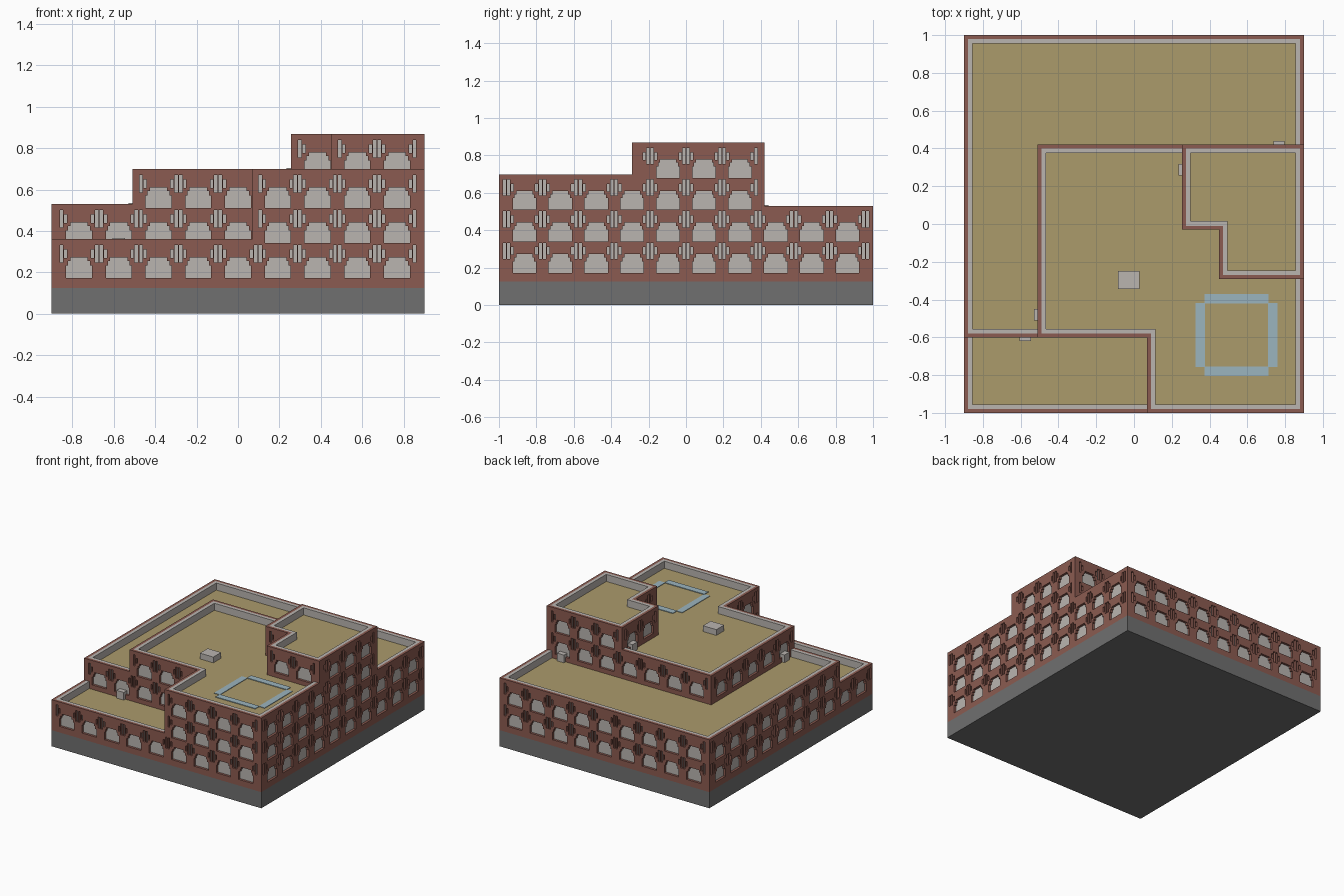
import bpy, bmesh
from mathutils import Vector

cube = bpy.data.objects.get("Cube")
if cube:
    bpy.data.objects.remove(cube, do_unlink=True)


def material(name, r, g, b):
    m = bpy.data.materials.new(name)
    m.use_nodes = True
    m.diffuse_color = (r, g, b, 1)
    m.node_tree.nodes["Principled BSDF"].inputs["Base Color"].default_value = (r, g, b, 1)
    return m


BRICK = material("brick red", 0.26, 0.105, 0.082)
STONE = material("pale stone", 0.49, 0.46, 0.435)
ROOF = material("roof tan", 0.41, 0.325, 0.148)
BASE = material("base grey", 0.16, 0.16, 0.16)
BLUE = material("paint blue", 0.33, 0.46, 0.52)
SHELL = [BRICK, STONE, ROOF]

GRID = 0.096        # half the window spacing
FLOOR = 0.169       # storey height
GROUND = 0.125      # top of the base
DEPTH = 0.018       # window recess
BRICK_T, STONE_T = 0.02, 0.045   # parapet layers
PARAPET = 0.055


def prism(bm, ring, offset, first=0, last=0, side=0):
    """Extrude a ring of 3D points by an offset, with a material per cap."""
    offset = Vector(offset)
    a = [bm.verts.new(p) for p in ring]
    b = [bm.verts.new(Vector(p) + offset) for p in ring]
    bm.faces.new(a).material_index = first
    bm.faces.new(b[::-1]).material_index = last
    for i in range(len(a)):
        j = (i + 1) % len(a)
        bm.faces.new((a[i], b[i], b[j], a[j])).material_index = side


def finish(bm, name, mats):
    bmesh.ops.recalc_face_normals(bm, faces=bm.faces)
    mesh = bpy.data.meshes.new(name)
    bm.to_mesh(mesh)
    bm.free()
    for m in mats:
        mesh.materials.append(m)
    ob = bpy.data.objects.new(name, mesh)
    bpy.context.scene.collection.objects.link(ob)
    return ob


def box(name, x0, x1, y0, y1, z0, z1, mat):
    bm = bmesh.new()
    prism(bm, [(x0, y0, z0), (x1, y0, z0), (x1, y1, z0), (x0, y1, z0)], (0, 0, z1 - z0))
    return finish(bm, name, [mat])


def storeys(x, y):
    """Number of storeys standing at a point of the plan."""
    if abs(x) > 0.9 or abs(y) > 1:
        return 0
    if -0.29 < y < 0.42 and x > 0.255 and (x > 0.45 or y > -0.03):
        return 4
    if x > -0.51 and y < 0.42 and (y > -0.6 or x > 0.07):
        return 3
    return 2 if y > -0.6 else 1


# Stepped arches, windows and ornaments as outlines in (along wall, height)
def half_arch(w, z0, h, s):
    return [(w, z0), (w, z0 + .62 * h), (w - s, z0 + .62 * h), (w - s, z0 + .82 * h),
            (w - 2 * s, z0 + .82 * h), (w - 2 * s, z0 + h)]


def mirrored(half):
    return half + [(-u, z) for u, z in reversed(half)]


def arch_band(w, z0, h, s, t):
    outer, inner = mirrored(half_arch(w, z0, h, s)), mirrored(half_arch(w - t, z0, h - t, s))
    return outer + inner[::-1]


def rect(u0, u1, z0, z1):
    return [(u0, z0), (u1, z0), (u1, z1), (u0, z1)]


WINDOW = mirrored(half_arch(0.062, 0.172, 0.1, 0.01))
ORNAMENT = [rect(s - w, s + w, 0.29 - h, 0.29 + h)
            for s, w, h in ((-.031, .007, .02), (-.011, .008, .043),
                            (.011, .008, .043), (.031, .007, .02))]
ENTRY_Y = 4 * GRID
ENTRANCE = [arch_band(0.155, 0.175, 0.135, 0.015, 0.027),
            arch_band(0.098, 0.175, 0.087, 0.012, 0.024),
            rect(-0.038, 0.038, 0.145, 0.2)]


def cut_wall(bm, p, q, n, low, high):
    """Add the recess cutters of one straight wall."""
    ax = 0 if abs(n.x) < 0.5 else 1
    lo, hi = sorted((p[ax], q[ax]))
    face = p[1 - ax]
    sign = n[1 - ax]

    def point(u, d, z):
        v = [0, 0, z]
        v[ax], v[1 - ax] = u, face + sign * d
        return Vector(v)

    def cut(outline, c, row, margin):
        us = [c + u for u, _ in outline]
        if max(us) <= lo or min(us) >= hi:
            return
        for u in (min(us) - margin, max(us) + margin):
            inside, outside = point(u, -0.005, 0), point(u, 0.005, 0)
            if storeys(*inside.xy) <= row or storeys(*outside.xy) > row:
                return
        ring = [point(c + u, -DEPTH, z + row * FLOOR) for u, z in outline]
        prism(bm, ring, n * (DEPTH + 0.002), first=1)

    margin = 0.08 if lo == 0.45 else BRICK_T + 0.001
    for row in range(low, high):
        for k in range(-10, 11):
            c = k * GRID
            if ax == 1 and sign > 0 and face == 0.9 and row == 0 and abs(k - 4) < 2:
                continue
            if (k + ax) % 2 == 0:
                cut(WINDOW, c, row, 0.0005)
            else:
                for part in ORNAMENT:
                    cut(part, c, row, margin)
    if ax == 1 and face == 0.9:
        for part in ENTRANCE:
            cut(part, ENTRY_Y, 0, 0)


def build_block(name, plan, rows):
    top = 0.36 + (rows - 1) * FLOOR + 0.001
    deck = top - PARAPET
    pts = [Vector((x, y, 0)) for x, y in plan]
    count = len(pts)
    normals, open_edge, below = [], [], []
    for i, p in enumerate(pts):
        d = (pts[(i + 1) % count] - p).normalized()
        n = Vector((d.y, -d.x, 0))
        mid = (p + pts[(i + 1) % count]) / 2 + n * 0.01
        normals.append(n)
        below.append(storeys(mid.x, mid.y))
        open_edge.append(below[-1] < rows)

    def inset(dist, spill, z):
        out = []
        for i, p in enumerate(pts):
            v = p.copy()
            for e in (i - 1, i):
                v -= normals[e] * (dist if open_edge[e] else -spill)
            out.append(Vector((v.x, v.y, z)))
        return out

    # Brick body
    bm = bmesh.new()
    prism(bm, [(x, y, GROUND) for x, y in plan], (0, 0, top - GROUND))
    body = finish(bm, name, SHELL)
    # Roof well and wall recesses
    bm = bmesh.new()
    prism(bm, inset(BRICK_T, 0.01, deck), (0, 0, 0.1), first=2, side=1)
    for i, p in enumerate(pts):
        if open_edge[i]:
            cut_wall(bm, p, pts[(i + 1) % count], normals[i], below[i], rows)
    cutter = finish(bm, name + "_cutter", SHELL)
    cutter.hide_render = True
    mod = body.modifiers.new("recesses", 'BOOLEAN')
    mod.operation, mod.solver, mod.object = 'DIFFERENCE', 'EXACT', cutter
    graph = bpy.context.evaluated_depsgraph_get()
    body_mesh = bpy.data.meshes.new_from_object(body.evaluated_get(graph))
    body.modifiers.clear()
    body.data = body_mesh
    bpy.data.objects.remove(cutter, do_unlink=True)
    # Stone lining of the parapet
    bm = bmesh.new()
    outer, inner = inset(BRICK_T, 0, deck), inset(STONE_T, 0, deck)
    for i in range(count):
        j = (i + 1) % count
        if open_edge[i]:
            prism(bm, [outer[i], outer[j], inner[j], inner[i]], (0, 0, PARAPET))
    finish(bm, name + "_parapet_lining", [STONE])
    return deck


box("base_slab", -0.9, 0.9, -1, 1, 0, GROUND, BASE)
deck1 = build_block("front_wing", [(-.9, -1), (.07, -1), (.07, -.6), (-.9, -.6)], 1)
deck2 = build_block("rear_wing", [(-.9, -.6), (-.51, -.6), (-.51, .42), (.9, .42),
                                  (.9, 1), (-.9, 1)], 2)
deck3 = build_block("main_block", [(-.51, -.6), (.07, -.6), (.07, -1), (.9, -1), (.9, -.29),
                                   (.45, -.29), (.45, -.03), (.255, -.03), (.255, .42),
                                   (-.51, .42)], 3)
build_block("tower", [(.255, -.03), (.45, -.03), (.45, -.29), (.9, -.29),
                      (.9, .42), (.255, .42)], 4)

# Small roof doors standing against the walls
W, T, H = 0.03, 0.02, 0.06
for name, x, y, nx, ny, z in (("front_roof_door", -6 * GRID, -.6, 0, -1, deck1),
                              ("rear_roof_door", 8 * GRID, .42, 0, 1, deck2),
                              ("side_roof_door", -.51, -5 * GRID, -1, 0, deck2),
                              ("tower_roof_door", .255, 3 * GRID, -1, 0, deck3)):
    wx, wy = (T, W) if nx else (W, T)
    box(name, x - wx, x + wx, y - wy, y + wy, z, z + H, STONE)

# Roof unit and painted landing square
box("roof_unit", -0.085, 0.03, -0.345, -0.25, deck3, deck3 + 0.045, STONE)
CX, CY, R0, R1, L = 0.542, -0.588, 0.167, 0.217, 0.17
for s, side in ((-1, "a"), (1, "b")):
    a, b = sorted((s * R0, s * R1))
    box("landing_line_x_" + side, CX - L, CX + L, CY + a, CY + b, deck3, deck3 + 0.005, BLUE)
    box("landing_line_y_" + side, CX + a, CX + b, CY - L, CY + L, deck3, deck3 + 0.004, BLUE)
